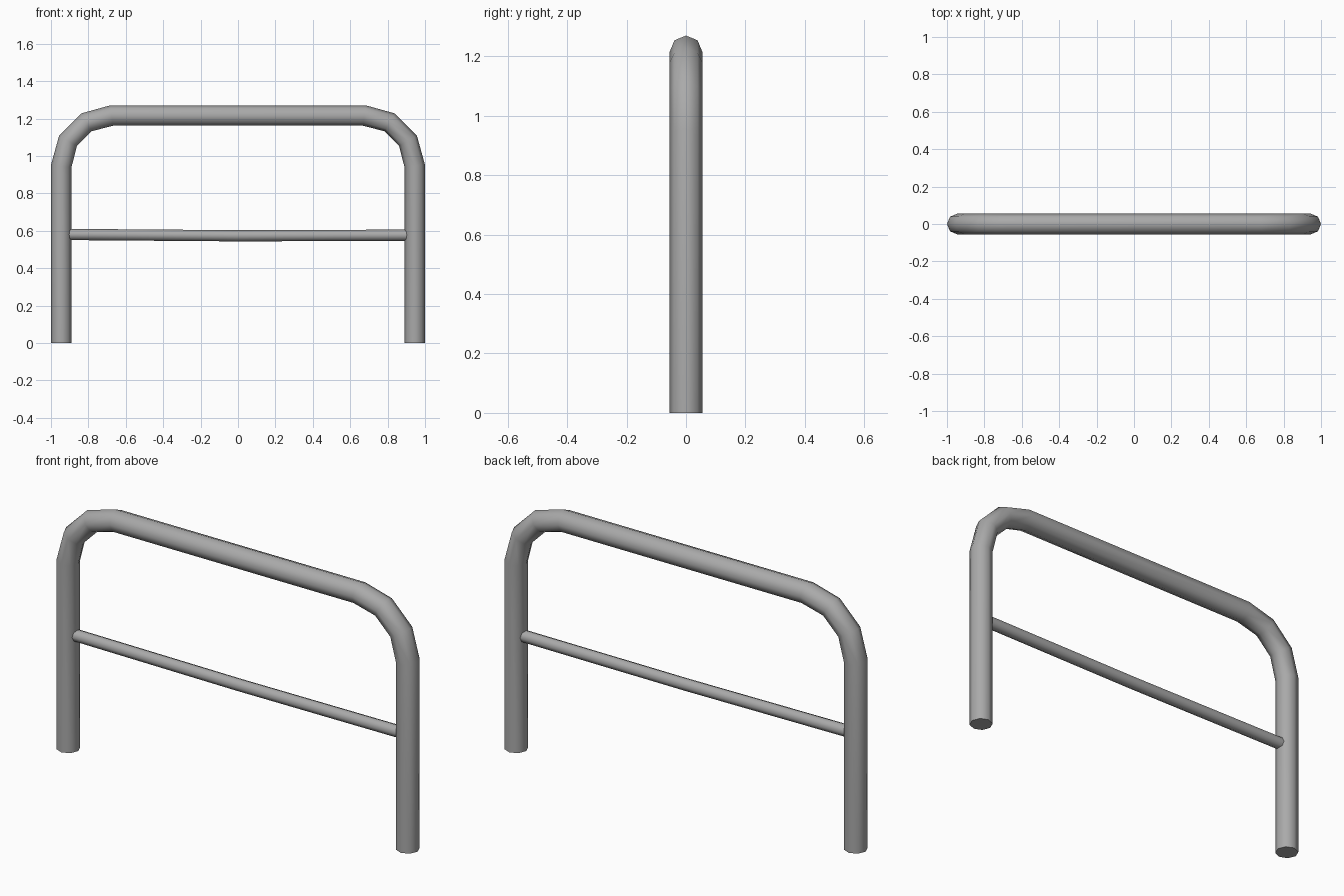
import bpy, bmesh, math
from mathutils import Vector

cube = bpy.data.objects.get("Cube")
if cube:
    bpy.data.objects.remove(cube, do_unlink=True)

# Brushed grey metal
metal = bpy.data.materials.new("grey_metal")
metal.use_nodes = True
colour = (0.4, 0.4, 0.4, 1)
metal.diffuse_color = colour
metal.node_tree.nodes["Principled BSDF"].inputs["Base Color"].default_value = colour


def tube(name, path, radius, sides):
    """Sweep a round section along a path in the xz plane, mitred at bends."""
    bm = bmesh.new()
    pts = [Vector((x, 0, z)) for x, z in path]
    rings = []
    for i, p in enumerate(pts):
        before = (p - pts[max(i - 1, 0)]).normalized()
        after = (pts[min(i + 1, len(pts) - 1)] - p).normalized()
        tangent = (before + after).normalized()
        side = tangent.cross(Vector((0, 1, 0)))
        ring = []
        for k in range(sides):
            a = math.tau * k / sides
            offset = side * math.cos(a) + Vector((0, math.sin(a), 0))
            ring.append(bm.verts.new(p + offset * radius))
        rings.append(ring)
    for r, s in zip(rings, rings[1:]):
        for k in range(sides):
            n = (k + 1) % sides
            bm.faces.new((r[k], r[n], s[n], s[k]))
    bm.faces.new(rings[0])
    bm.faces.new(rings[-1])
    bmesh.ops.recalc_face_normals(bm, faces=bm.faces)
    mesh = bpy.data.meshes.new(name)
    bm.to_mesh(mesh)
    bm.free()
    mesh.materials.append(metal)
    obj = bpy.data.objects.new(name, mesh)
    bpy.context.collection.objects.link(obj)
    bpy.ops.object.select_all(action='DESELECT')
    obj.select_set(True)
    bpy.context.view_layer.objects.active = obj
    bpy.ops.object.shade_smooth_by_angle(angle=math.radians(60))
    return obj


# Bent hoop: two legs, rounded corners and a top rail
R, LEG_X, TOP_Z = 0.055, 0.945, 1.216
BEND = 0.27
half = [(LEG_X, 0)]
for step in range(4):
    a = math.radians(30 * step)
    half.append((LEG_X - BEND + BEND * math.cos(a),
                 TOP_Z - BEND + BEND * math.sin(a)))
path = [(-x, z) for x, z in half] + half[::-1]
tube("hoop_frame", path, R, 8)

# Thin crossbar with a very slight sag
tube("crossbar", [(-0.91, 0.58), (0, 0.573), (0.91, 0.576)], 0.03, 8)
